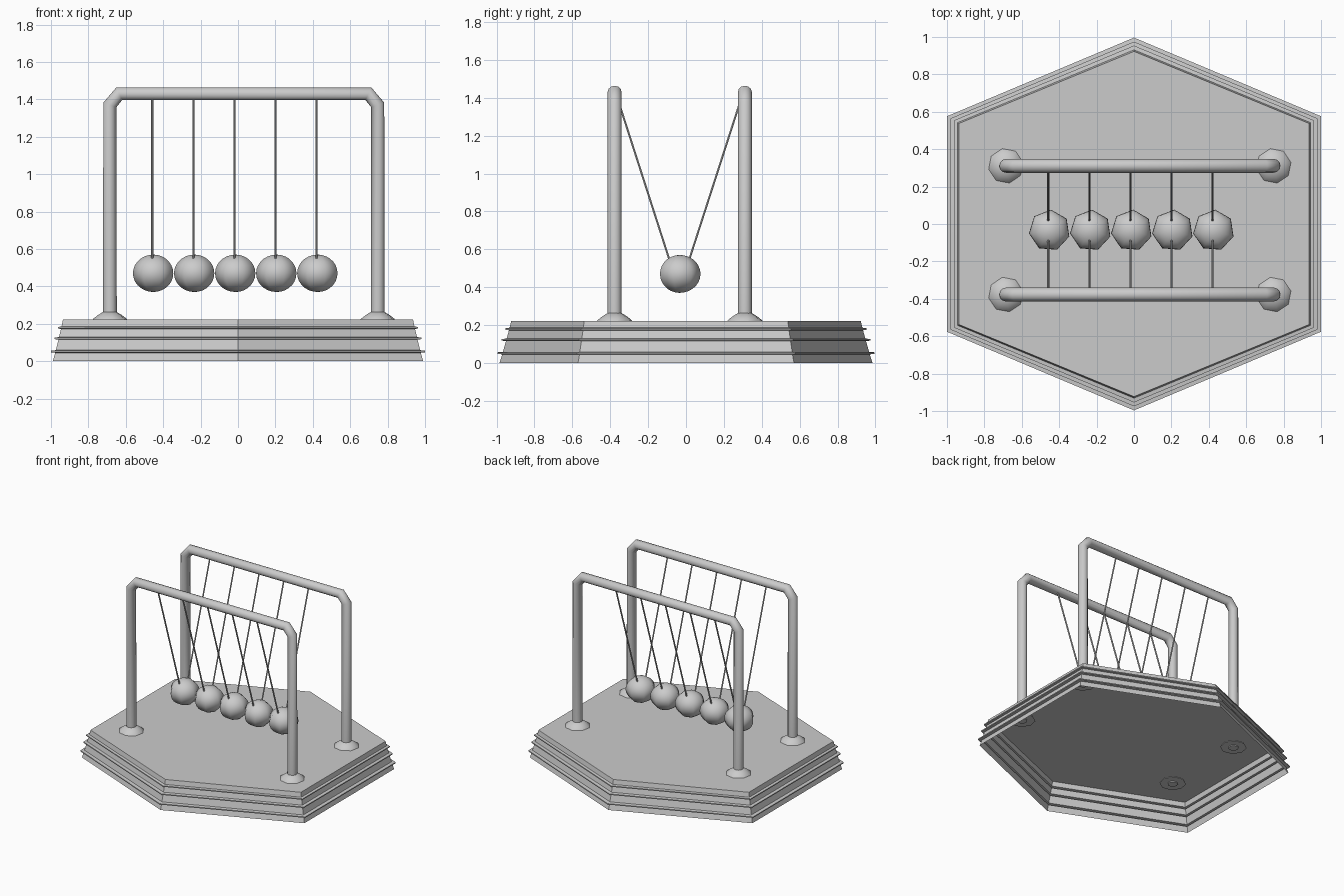
import bpy, math
from mathutils import Vector

if "Cube" in bpy.data.objects:
    bpy.data.objects.remove(bpy.data.objects["Cube"])


def make(name, verts, faces, angle=35):
    me = bpy.data.meshes.new(name)
    me.from_pydata([tuple(v) for v in verts], [], faces)
    me.update()
    ob = bpy.data.objects.new(name, me)
    bpy.context.collection.objects.link(ob)
    bpy.ops.object.select_all(action='DESELECT')
    ob.select_set(True)
    bpy.context.view_layer.objects.active = ob
    bpy.ops.object.shade_smooth_by_angle(angle=math.radians(angle))
    return ob


def loft(name, rings, cap_start=True, cap_end=True, angle=35):
    """Skin a list of equal-length closed rings."""
    n = len(rings[0])
    verts = [v for r in rings for v in r]
    faces = [(i * n + j, i * n + (j + 1) % n, (i + 1) * n + (j + 1) % n, (i + 1) * n + j)
             for i in range(len(rings) - 1) for j in range(n)]
    if cap_start:
        faces.append(tuple(reversed(range(n))))
    if cap_end:
        faces.append(tuple(range(len(verts) - n, len(verts))))
    return make(name, verts, faces, angle)


def circle(cx, cy, z, r, n, start=0.0):
    return [(cx + r * math.cos(start + math.tau * k / n),
             cy + r * math.sin(start + math.tau * k / n), z) for k in range(n)]


def tube(name, path, r, n):
    """Round tube along a path lying in a plane of constant x or y."""
    path = [Vector(p) for p in path]
    segs = [(b - a).normalized() for a, b in zip(path, path[1:])]
    plane = Vector((0, 1, 0)) if abs(segs[0].y) < 1e-6 else Vector((1, 0, 0))
    rings = []
    for i, p in enumerate(path):
        t = (segs[max(i - 1, 0)] + segs[min(i, len(segs) - 1)]).normalized()
        side = t.cross(plane)
        rings.append([p + r * (plane * math.cos(a) + side * math.sin(a))
                      for a in (math.tau * k / n for k in range(n))])
    # cross(plane, side) runs against t here, so reverse each ring
    return loft(name, [r_ if plane.cross(t.cross(plane)).dot(t) > 0 else r_[::-1]
                       for r_ in rings], angle=50)


# Hexagonal tapered base, hollow underneath, with three thin ridges
def hexagon(x, z):
    d = 0.99 - x
    y, s = 0.985 - 1.15 * d, 0.57 - 0.6 * d
    return [(0, -y, z), (x, -s, z), (x, s, z), (0, y, z), (-x, s, z), (-x, -s, z)]


profile = [(0.99, 0.0)]
for z, lip in ((0.053, 1.0), (0.123, 0.981), (0.18, 0.963)):
    wall = 0.99 - 0.243 * z
    profile += [(wall, z - 0.008), (lip, z - 0.005), (lip, z + 0.003), (wall - 0.003, z + 0.006)]
profile.append((0.936, 0.222))
loft("base", [hexagon(x, z) for x, z in profile], cap_start=False)

# Two bent frames with a flared foot under each post
XL, XR = -0.685, 0.747
for label, y in (("front", -0.377), ("back", 0.311)):
    tube(label + "_frame", [(XL, y, 0.21), (XL, y, 1.37), (XL + 0.05, y, 1.43),
                            (XR - 0.05, y, 1.43), (XR, y, 1.37), (XR, y, 0.21)], 0.037, 12)
    for side, x in (("left", XL), ("right", XR)):
        loft(f"{label}_{side}_foot",
             [circle(x, y, z, r, 8, 0.2) for r, z in
              ((0.097, 0.216), (0.092, 0.226), (0.066, 0.246), (0.038, 0.263))])

# Five hanging balls, each on a V of two strings
BY, BZ, R, RZ, SEG, ROWS = -0.034, 0.47, 0.111, 0.1, 7, 14
for i in range(5):
    x = -0.452 + 0.2195 * i
    rows = [circle(x, BY, BZ - RZ * math.cos(math.pi * k / ROWS),
                   R * math.sin(math.pi * k / ROWS), SEG, -0.3) for k in range(1, ROWS)]
    verts = [v for r in rows for v in r] + [(x, BY, BZ - RZ), (x, BY, BZ + RZ)]
    bottom, top = len(verts) - 2, len(verts) - 1
    last = (ROWS - 2) * SEG
    faces = []
    for j in range(SEG):
        k = (j + 1) % SEG
        faces += [(bottom, k, j), (top, last + j, last + k)]
        faces += [(q * SEG + j, q * SEG + k, (q + 1) * SEG + k, (q + 1) * SEG + j)
                  for q in range(ROWS - 2)]
    make(f"ball_{i + 1}", verts, faces, 60)
    for label, y0, y1 in (("front", -0.366, -0.083), ("back", 0.296, 0.012)):
        tube(f"{label}_string_{i + 1}", [(x - 0.006, y1, 0.53), (x - 0.006, y0, 1.41)], 0.006, 6)
